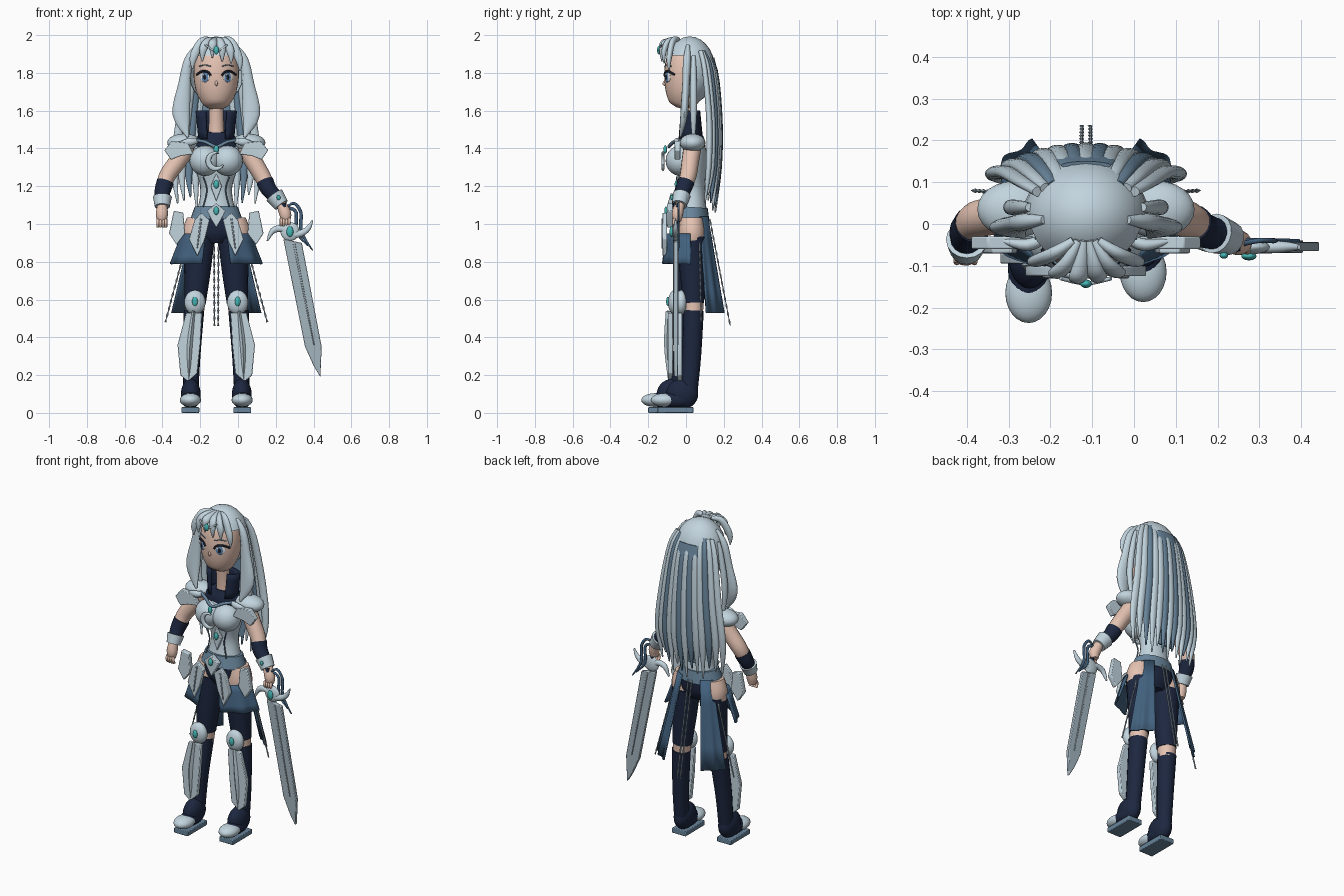
import bpy, bmesh
from math import sin, cos, radians, sqrt
from mathutils import Vector, Matrix, Euler

default_cube = bpy.data.objects.get("Cube")
if default_cube:
    bpy.data.objects.remove(default_cube, do_unlink=True)

CENTRE = -0.115          # the figure stands left of the sword's centre
parts = []


def material(name, red, green, blue):
    mat = bpy.data.materials.new(name)
    mat.use_nodes = True
    mat.diffuse_color = (red, green, blue, 1)
    mat.node_tree.nodes["Principled BSDF"].inputs["Base Color"].default_value = (red, green, blue, 1)
    return mat


silver = material("pale silver", .54, .66, .73)
steel = material("blade steel", .37, .46, .52)
slate = material("slate blue", .14, .235, .33)
blue = material("cloth blue", .055, .12, .21)
navy = material("dark navy", .012, .02, .05)
skin = material("skin", .79, .55, .45)
teal = material("teal gem", .06, .47, .46)
iris = material("iris blue", .12, .25, .46)
black = material("lash black", .01, .012, .02)
white = material("eye white", .85, .87, .9)


def finish(name, bm, mat):
    bmesh.ops.recalc_face_normals(bm, faces=bm.faces)
    mesh = bpy.data.meshes.new(name)
    bm.to_mesh(mesh)
    bm.free()
    mesh.materials.append(mat)
    obj = bpy.data.objects.new(name, mesh)
    obj.location.x = CENTRE
    bpy.context.scene.collection.objects.link(obj)
    parts.append(obj)
    return obj


def spline(path, steps):
    """Smooth curve through points holding x, y, z and two radii."""
    pts = [Vector(p) for p in path]
    out = []
    for i in range(len(pts) - 1):
        a, b, c, d = pts[max(i - 1, 0)], pts[i], pts[i + 1], pts[min(i + 2, len(pts) - 1)]
        for k in range(steps):
            t = k / steps
            out.append((b * 2 + (c - a) * t + (a * 2 - b * 5 + c * 4 - d) * t * t
                        + (b * 3 - a - c * 3 + d) * t * t * t) * .5)
    return out + [pts[-1]]


def sweep(name, path, mat, sides=16, steps=4):
    """Elliptical section carried along a path."""
    rings, bm = spline(path, steps), bmesh.new()
    loops = []
    for i, ring in enumerate(rings):
        here = Vector(ring[:3])
        ahead = Vector(rings[min(i + 1, len(rings) - 1)][:3]) - Vector(rings[max(i - 1, 0)][:3])
        across = ahead.normalized().cross(Vector((0, 1, 0))).normalized()
        out = across.cross(ahead).normalized()
        wide, deep = max(ring[3], .001), max(ring[4], .001)
        turn = [radians(360 * k / sides) for k in range(sides)]
        loops.append([bm.verts.new(here + across * wide * cos(t) + out * deep * sin(t)) for t in turn])
    for low, high in zip(loops, loops[1:]):
        for k in range(sides):
            n = (k + 1) % sides
            bm.faces.new((low[k], low[n], high[n], high[k]))
    bm.faces.new(loops[0])
    bm.faces.new(loops[-1])
    return finish(name, bm, mat)


def tube(name, path, radius, mat):
    return sweep(name, [(*p, radius, radius) for p in path], mat, sides=8)


def ball(name, place, size, mat, turn=0):
    bm = bmesh.new()
    move = Matrix.LocRotScale(Vector(place), Euler((0, 0, turn)), Vector(size))
    bmesh.ops.create_uvsphere(bm, u_segments=24, v_segments=14, radius=1, matrix=move)
    return finish(name, bm, mat)


def plate(name, outline, y, thick, mat, side=1):
    """Flat outline in x and z, given thickness towards the back."""
    bm = bmesh.new()
    face = bm.faces.new([bm.verts.new((side * x, y, z)) for x, z in outline])
    grown = bmesh.ops.extrude_face_region(bm, geom=[face])["geom"]
    bmesh.ops.translate(bm, vec=(0, thick, 0), verts=[v for v in grown if isinstance(v, bmesh.types.BMVert)])
    obj = finish(name, bm, mat)
    bevel = obj.modifiers.new("soft edge", "BEVEL")
    bevel.width, bevel.segments = .004, 2
    return obj


def flare(name, start, end, top, bottom, mat, side=1, ripple=0.0, y=.02):
    """Cloth wrapped round the body; angles run from the front."""
    bm, rows, count = bmesh.new(), [], 16
    for row in range(5):
        t = row / 4
        z, wide, deep = [a + (b - a) * t for a, b in zip(top, bottom)]
        line = []
        for k in range(count + 1):
            a = radians(start + (end - start) * k / count)
            wave = 1 + ripple * t * cos(k * .8)
            line.append(bm.verts.new((side * wide * wave * sin(a), y - deep * wave * cos(a), z)))
        rows.append(line)
    for up, down in zip(rows, rows[1:]):
        for k in range(count):
            bm.faces.new((up[k], up[k + 1], down[k + 1], down[k]))
    obj = finish(name, bm, mat)
    obj.modifiers.new("cloth thickness", "SOLIDIFY").thickness = .01
    return obj


# Head, neck and hair cap
sweep("face", [(0, -.025, 1.612, .035, .03), (0, -.02, 1.635, .072, .07), (0, -.01, 1.7, .106, .1),
               (0, 0, 1.8, .12, .115), (0, .005, 1.9, .1, .1), (0, .005, 1.95, .04, .04)], skin, sides=32)
sweep("neck", [(0, .02, 1.4, .05, .04), (0, .02, 1.52, .04, .035), (0, .01, 1.68, .04, .04)], skin)
cap = ball("hair_cap", (0, .02, 1.815), (.15, .135, .178), silver)
bm = bmesh.new()
bm.from_mesh(cap.data)
open_faces = [f for f in bm.faces if f.calc_center_median().y < -.02 and f.calc_center_median().z < 1.9]
bmesh.ops.delete(bm, geom=open_faces, context="FACES")
bm.to_mesh(cap.data)
bm.free()


def on_face(x, z, lift=.003):
    return (x, -.114 * sqrt(1 - (x / .12) ** 2) - lift, z)


# Eyes, brows and nose
for s, side in ((-1, "right"), (1, "left")):
    ball(side + "_eye_white", on_face(s * .063, 1.777, 0), (.03, .005, .026), white, s * .5)
    ball(side + "_iris", on_face(s * .06, 1.777, .002), (.021, .005, .027), iris, s * .5)
    ball(side + "_pupil", on_face(s * .06, 1.777, .004), (.011, .005, .016), black, s * .5)
    ball(side + "_eye_glint", on_face(s * .06 - .008, 1.79, .007), (.005, .004, .006), white, s * .5)
    tube(side + "_lash", [on_face(s * x, z) for x, z in ((.03, 1.785), (.045, 1.805), (.075, 1.808), (.104, 1.79))],
         .006, black)
    tube(side + "_brow", [on_face(s * x, z) for x, z in ((.03, 1.835), (.06, 1.842), (.09, 1.835))], .003, slate)
ball("nose", (0, -.112, 1.745), (.008, .012, .014), skin)

# Parted fringe
for x, z in ((-.12, 1.84), (-.07, 1.88), (-.02, 1.9), (.03, 1.88), (.075, 1.87), (.12, 1.83)):
    y = -.13 * sqrt(1 - (x / .165) ** 2)
    sweep("fringe_lock", [(x * .25, -.04, 1.98, .01, .01), (x * .65, y * .8, 1.965, .021, .016),
                          (x, y, z + .045, .021, .014), (x * 1.05, y, z - .02, .003, .003)], silver)
# Locks framing the face
for s in (-1, 1):
    sweep("front_lock", [(s * .1, .01, 1.945, .01, .01), (s * .147, .005, 1.87, .022, .02),
                         (s * .168, 0, 1.74, .033, .02), (s * .185, -.01, 1.58, .046, .02),
                         (s * .15, -.03, 1.46, .006, .005)], silver)
    sweep("thin_lock", [(s * .135, .04, 1.89, .01, .01), (s * .155, .04, 1.8, .016, .016),
                        (s * .18, .04, 1.6, .018, .018), (s * .16, .04, 1.4, .004, .004)], silver)

# Long back hair: slate underlayer with pale strands over it
sweep("hair_underlayer", [(0, .14, 1.88, .06, .01), (0, .155, 1.78, .075, .012), (0, .155, 1.55, .085, .012),
                          (0, .145, 1.3, .08, .012), (0, .135, 1.15, .06, .006)], slate)
for i in range(-6, 7):
    f = i / 6
    back = -.055 * f * f
    tip = 1.06 + .03 * (i % 3) + .05 * f * f
    sweep("back_strand", [(f * .115, .105 + back * .5, 1.915, .014, .012), (f * .15, .155 + back, 1.81, .022, .014),
                          (f * .19, .178 + back, 1.55, .024, .016), (f * .22, .175 + back, 1.3, .022, .015),
                          (f * .205, .155 + back, tip, .004, .004)], slate if i in (-4, -1, 1, 4) else silver)

# Tiara
tube("tiara_band", [(-.06, -.13, 1.95), (0, -.142, 1.915), (.06, -.13, 1.95)], .005, silver)
ball("tiara_gem", (0, -.143, 1.92), (.014, .01, .022), teal)

# Torso
sweep("bodice", [(0, .03, 1.03, .115, .085), (0, .035, 1.12, .09, .07), (0, .035, 1.2, .085, .065),
                 (0, .03, 1.3, .115, .08), (0, .03, 1.38, .13, .08), (0, .03, 1.43, .12, .065)], silver, sides=24)
sweep("navy_yoke", [(0, .03, 1.38, .13, .074), (0, .03, 1.445, .12, .068), (0, .025, 1.49, .06, .045)], navy)
flare("collar", 32, 328, (1.6, .1, .045), (1.45, .085, .06), navy)
tube("collar_trim", [(-.12, -.03, 1.445), (-.06, -.065, 1.435), (0, -.09, 1.41), (.06, -.065, 1.435),
                     (.12, -.03, 1.445)], .009, slate)
for s in (-1, 1):
    ball("bust", (s * .06, -.03, 1.335), (.082, .078, .08), silver)
    tube("bodice_seam", [(s * .07, -.05, 1.25), (s * .05, -.042, 1.18), (s * .07, -.05, 1.09)], .004, slate)
arc = [radians(a) for a in range(70, 331, 20)]
sweep("crescent_emblem", [(.042 * cos(a), -.122, 1.335 + .042 * sin(a), .012 * sin((a - 1.2) / 1.5) + .003, .008)
                          for a in arc], silver, steps=2)
plate("waist_diamond", [(0, 1.27), (.03, 1.2), (0, 1.12), (-.03, 1.2)], -.045, .02, silver)
for z, y in ((1.395, -.11), (1.21, -.05), (1.07, -.105)):
    ball("front_gem", (0, y, z), (.014, .01, .022), teal)

# Belt, hips and skirt
sweep("belt", [(0, .025, 1.02, .14, .1), (0, .03, 1.09, .115, .085)], slate, sides=24, steps=1)
plate("belt_buckle", [(0, 1.11), (.05, 1.07), (.03, 1.03), (0, .98), (-.03, 1.03), (-.05, 1.07)], -.1, .03, silver)
sweep("hips", [(0, .03, .9, .06, .06), (0, .03, .95, .12, .085), (0, .03, 1.03, .13, .09)], navy)
for s, side in ((-1, "right"), (1, "left")):
    flare(side + "_skirt_panel", 18, 92, (.95, .185, .135), (.79, .24, .15), blue, s, ripple=.03)
    flare(side + "_coat_tail", 112, 150, (1.04, .13, .09), (.53, .25, .185), blue, s, ripple=.03, y=.04)
    plate(side + "_hip_plate", [(.175, 1.06), (.225, 1.07), (.25, .95), (.21, .89), (.165, .95)], -.07, .03, silver, s)
    plate(side + "_front_petal", [(.035, 1.02), (.08, 1.06), (.115, 1.02), (.145, .92), (.1, .83), (.06, .92)],
          -.125, .025, silver, s)
    plate(side + "_petal_rib", [(.075, 1.03), (.085, 1.03), (.104, .87), (.098, .87)], -.13, .008, steel, s)
    # Hanging chains, one at the back and one at the hip
    for low, high in (((.01, .235, .46), (.012, .125, 1.03)), ((.27, .08, .48), (.13, .07, 1.0))):
        a, b, links = Vector(low), Vector(high), 28
        points = [a.lerp(b, k / links) for k in range(links + 1)]
        sweep(side + "_chain", [(s * p.x, p.y, p.z, .006 - .004 * (k % 2), .002 + .004 * (k % 2))
                                for k, p in enumerate(points)], steel, sides=6, steps=1)

# Legs and armour; the right foot steps forward
for s, side, step in ((-1, "right", -.05), (1, "left", 0)):
    sweep(side + "_upper_thigh", [(s * .092, .03, .9, .078, .07), (s * .1, .03, .96, .08, .07),
                                  (s * .095, .03, 1.03, .06, .06)], skin)
    sweep(side + "_thigh_stocking", [(s * .112, .04 + step * .5, .58, .056, .056),
                                     (s * .1, .035 + step * .3, .75, .07, .068), (s * .092, .03, .93, .084, .08)], navy)
    sweep(side + "_knee", [(s * .116, .04 + step * .6, .52, .05, .05), (s * .112, .04 + step * .5, .6, .054, .054)], skin)
    sweep(side + "_boot_shaft", [(s * .135, .015 + step, .1, .04, .045), (s * .13, .03 + step, .3, .046, .05),
                                 (s * .118, .04 + step * .6, .54, .054, .054)], navy)
    ball(side + "_ankle", (s * .135, -.02 + step, .1), (.052, .085, .08), navy)
    ball(side + "_boot_foot", (s * .137, -.05 + step, .07), (.05, .1, .045), navy)
    ball(side + "_toe_cap", (s * .137, -.115 + step, .068), (.056, .072, .036), silver)
    plate(side + "_sole", [(.09, 0), (.185, 0), (.185, .03), (.09, .03)], -.15 + step, .19, slate, s)
    plate(side + "_greave", [(.075, .53), (.16, .53), (.205, .36), (.19, .2), (.15, .165), (.1, .21), (.085, .36)],
          -.045 + step, .025, silver, s)
    sweep(side + "_greave_ridge", [(s * .145, -.04 + step, .18, .004, .006), (s * .14, -.05 + step, .36, .014, .016),
                                   (s * .12, -.045 + step, .54, .008, .012)], silver, sides=4)
    ball(side + "_knee_guard", (s * .113, -.025 + step * .7, .585), (.056, .035, .065), silver)
    ball(side + "_knee_gem", (s * .113, -.06 + step * .7, .59), (.015, .01, .025), teal)

# Arms: elbow, cuff, wrist and hand differ on each side
arms = (("right", -1, (.262, .01, 1.25), (.285, -.02, 1.17), (.285, -.055, 1.115), (.288, -.07, 1.05)),
        ("left", 1, (.245, .01, 1.25), (.28, -.015, 1.18), (.335, -.03, 1.125), (.365, -.045, 1.055)))
for side, s, *joints in arms:
    elbow, cuff, wrist, hand = [Vector((s * x, y, z)) for x, y, z in joints]
    shoulder = Vector((s * .15, .035, 1.41))
    sweep(side + "_upper_arm", [(*shoulder, .048, .048), (*shoulder.lerp(elbow, .5), .047, .046),
                                (*elbow, .044, .044), (*cuff, .036, .036)], skin)
    sweep(side + "_sleeve", [(*elbow.lerp(cuff, .35), .046, .046), (*cuff, .042, .042),
                             (*wrist, .034, .034)], navy)
    sweep(side + "_wrist_guard", [(*cuff.lerp(wrist, .5), .05, .048), (*wrist.lerp(hand, .35), .04, .04)],
          silver, steps=1)
    sweep(side + "_palm", [(*wrist, .024, .026), (*hand, .032, .03), (*(hand - Vector((0, 0, .04))), .022, .02)], skin)
    for k in range(4):
        tip = hand + Vector((.014 * (k - 1.5), -.015, -.025))
        tube(side + "_finger", [tip, tip - Vector((0, .006, .02)), tip - Vector((0, -.004, .04))], .008, skin)
    # Shoulder puff and plate
    ball(side + "_shoulder_puff", (s * .17, .035, 1.43), (.09, .068, .048), silver)
    plate(side + "_shoulder_plate", [(.12, 1.37), (.15, 1.43), (.235, 1.44), (.275, 1.39), (.24, 1.34), (.19, 1.36)],
          -.06, .03, silver, s)
    sweep(side + "_shoulder_leaf", [(s * .09, -.03, 1.44, .008, .01), (s * .14, -.05, 1.435, .02, .015),
                                    (s * .2, -.04, 1.43, .004, .005)], silver)
ball("left_wrist_gem", (.33, -.075, 1.14), (.01, .008, .014), teal)

# Sword
hilt = Vector((.39, -.055, .96))
plate("sword_blade", [(.355, .92), (.453, .9), (.558, .35), (.551, .19), (.515, .25), (.47, .35)], -.065, .022, steel)
plate("blade_fuller", [(.405, .9), (.417, .9), (.52, .36), (.515, .36)], -.069, .03, steel)
sweep("sword_guard", [(.27, -.055, .91, .004, .006), (.3, -.055, .965, .016, .014), (.35, -.055, .975, .018, .015),
                      (.39, -.055, .945, .02, .015), (.445, -.055, .95, .018, .015), (.485, -.055, .975, .014, .012),
                      (.51, -.055, 1.02, .004, .006)], silver)
ball("guard_boss", hilt, (.05, .018, .05), silver)
ball("guard_gem", hilt - Vector((0, .022, 0)), (.018, .01, .028), teal)
tube("sword_grip", [hilt, (.375, -.055, 1.03), (.355, -.055, 1.11)], .013, navy)
for shift in (0, .025):
    sweep("hilt_ribbon", [(.365, -.05, 1.08, .004, .006), (.41 - shift, -.04, 1.11 - shift, .008, .006),
                          (.448 - shift, -.04, 1.06, .009, .006), (.45 - shift, -.04, .96, .009, .006),
                          (.51 - shift, -.04, .86 + shift, .003, .004)], blue)

# Smooth the rounded parts while keeping hard edges
bpy.ops.object.select_all(action="DESELECT")
for obj in parts:
    obj.select_set(True)
bpy.context.view_layer.objects.active = parts[0]
bpy.ops.object.shade_smooth_by_angle(angle=radians(48))
